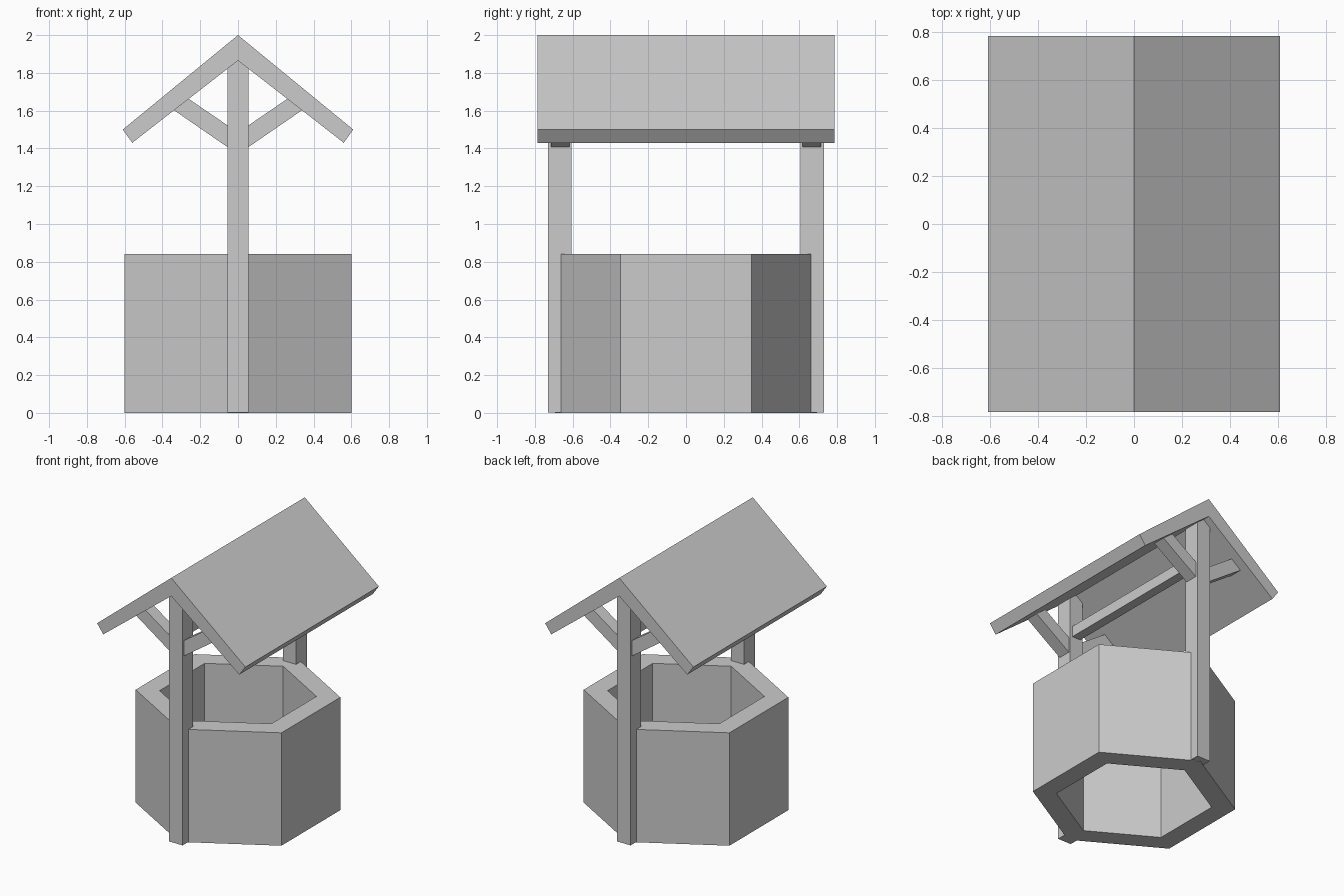
import bpy, bmesh
from math import cos, sin, pi

if "Cube" in bpy.data.objects:
    bpy.data.objects.remove(bpy.data.objects["Cube"])


def make_object(name, bm):
    bmesh.ops.recalc_face_normals(bm, faces=bm.faces[:])
    mesh = bpy.data.meshes.new(name)
    bm.to_mesh(mesh)
    bm.free()
    obj = bpy.data.objects.new(name, mesh)
    bpy.context.collection.objects.link(obj)
    return obj


def extrude_profile(name, points, y0, y1):
    """Extrude an (x, z) outline along y."""
    bm = bmesh.new()
    front = [bm.verts.new((x, y0, z)) for x, z in points]
    back = [bm.verts.new((x, y1, z)) for x, z in points]
    n = len(points)
    bm.faces.new(front)
    bm.faces.new(back[::-1])
    for i in range(n):
        j = (i + 1) % n
        bm.faces.new((front[i], front[j], back[j], back[i]))
    return make_object(name, bm)


# Hexagonal stone wall, open at the top and bottom
def well_wall(outer, inner, height, sides=6):
    bm = bmesh.new()
    rings = []
    for apothem, z in ((outer, 0), (outer, height), (inner, height), (inner, 0)):
        r = apothem / cos(pi / sides)
        rings.append([bm.verts.new((r * cos(pi / 2 + i * 2 * pi / sides),
                                    r * sin(pi / 2 + i * 2 * pi / sides), z))
                      for i in range(sides)])
    for k in range(4):
        a, b = rings[k], rings[(k + 1) % 4]
        for i in range(sides):
            j = (i + 1) % sides
            bm.faces.new((a[i], a[j], b[j], b[i]))
    return make_object("well_wall", bm)


well_wall(0.60, 0.46, 0.84)

# Pitched roof slab
extrude_profile("roof", [(0, 2.0), (0.61, 1.5), (0.56, 1.43), (0, 1.865),
                         (-0.56, 1.43), (-0.61, 1.5)], -0.785, 0.785)

# Posts with pointed tops, and a pair of braces on each
post = [(-0.055, 0.003), (0.055, 0.003), (0.055, 1.835), (0, 1.878), (-0.055, 1.835)]
brace = [(0.045, 1.40), (0.35, 1.61), (0.275, 1.672), (0.045, 1.515)]
for side, s in (("front", -1), ("back", 1)):
    extrude_profile(side + "_post", post, s * 0.605, s * 0.73)
    for hand, h in (("left", -1), ("right", 1)):
        extrude_profile(f"{side}_{hand}_brace", [(h * x, z) for x, z in brace],
                        s * 0.618, s * 0.714)

# Crossbeam between the posts
extrude_profile("crossbeam", [(-0.035, 1.53), (0.035, 1.53),
                              (0.035, 1.61), (-0.035, 1.61)], -0.615, 0.615)
